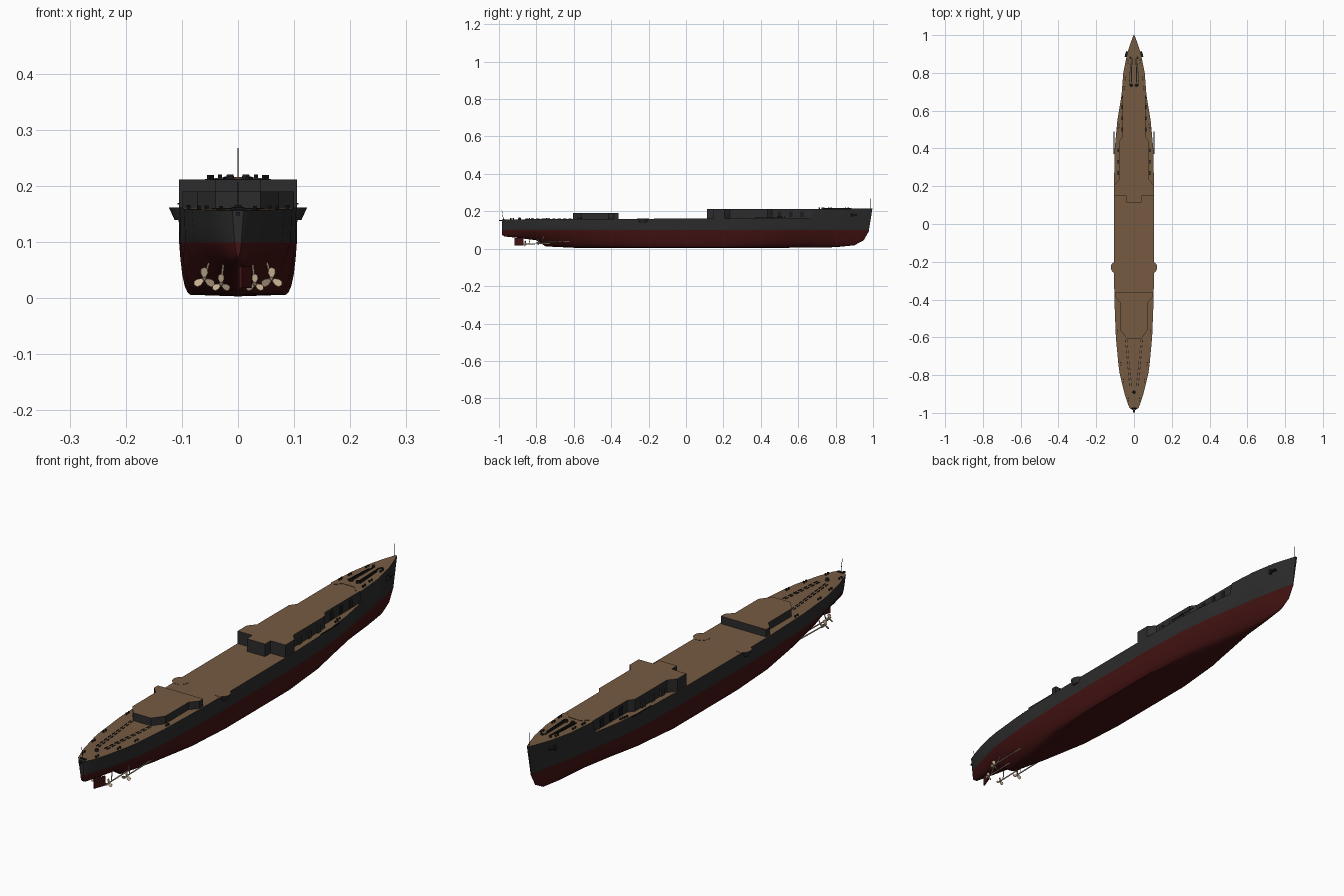
import bpy, bmesh, math
from mathutils import Vector

if "Cube" in bpy.data.objects:
    bpy.data.objects.remove(bpy.data.objects["Cube"], do_unlink=True)


def material(name, r, g, b):
    m = bpy.data.materials.new(name)
    m.use_nodes = True
    m.diffuse_color = (r, g, b, 1)
    m.node_tree.nodes["Principled BSDF"].inputs["Base Color"].default_value = (r, g, b, 1)
    return m


GREY = material("dark grey paint", .025, .025, .026)
RED = material("dark red bottom", .055, .006, .006)
WOOD = material("deck planking", .18, .105, .055)
BRONZE = material("pale bronze", .55, .42, .28)
BLACK = material("black iron", .012, .012, .013)


def finish(name, bm, mats, rule=None, smooth=None):
    bmesh.ops.recalc_face_normals(bm, faces=bm.faces)
    bm.normal_update()
    if rule:
        for f in bm.faces:
            f.material_index = rule(f)
    me = bpy.data.meshes.new(name)
    bm.to_mesh(me)
    bm.free()
    ob = bpy.data.objects.new(name, me)
    bpy.context.collection.objects.link(ob)
    for m in mats:
        me.materials.append(m)
    if smooth:
        bpy.ops.object.select_all(action='DESELECT')
        ob.select_set(True)
        bpy.context.view_layer.objects.active = ob
        bpy.ops.object.shade_smooth_by_angle(angle=math.radians(smooth))
    return ob


def wood_on_top(f):
    return 1 if f.normal.z > .9 else 0


def prism(name, half, z0, z1):
    """Mirrored outline, given as the +x half from aft to forward."""
    outline = half + [(-x, y) for x, y in reversed(half)]
    bm = bmesh.new()
    base = bm.faces.new([bm.verts.new((x, y, z0)) for x, y in outline])
    top = bmesh.ops.extrude_face_region(bm, geom=[base])["geom"]
    for v in top:
        if isinstance(v, bmesh.types.BMVert):
            v.co.z = z1
    return finish(name, bm, [GREY, WOOD], wood_on_top)


def box(name, c, size, mat, turn=0):
    bm = bmesh.new()
    bmesh.ops.create_cube(bm, size=1)
    for v in bm.verts:
        v.co = Vector([a * b for a, b in zip(v.co, size)])
    ob = finish(name, bm, [mat])
    ob.location = c
    ob.rotation_euler.z = turn
    return ob


def rod(name, a, b, r1, r2, mat, sides=8):
    a, b = Vector(a), Vector(b)
    bm = bmesh.new()
    bmesh.ops.create_cone(bm, cap_ends=True, segments=sides, radius1=r1, radius2=r2, depth=(b - a).length)
    ob = finish(name, bm, [mat], smooth=40)
    ob.location = (a + b) / 2
    ob.rotation_euler = (b - a).to_track_quat('Z', 'Y').to_euler()
    return ob


# Hull: y, deck half width, waterline half width, keel height, section fullness, deck height
WATER = .1
stations = [
    (-.985, .010, .006, .075, .4, .156), (-.97, .026, .018, .065, .4, .156),
    (-.9, .050, .042, .058, .4, .157), (-.8, .074, .068, .045, .5, .158),
    (-.75, .082, .078, .012, .6, .158), (-.6, .096, .094, .005, .3, .159),
    (-.4, .104, .102, .004, .1, .16), (-.2, .106, .105, .003, .06, .16),
    (.2, .106, .105, .003, .06, .161), (.4, .102, .098, .004, .12, .163),
    (.55, .088, .082, .005, .26, .164), (.67, .068, .062, .006, .4, .165),
    (.68, .066, .060, .006, .4, .211), (.8, .057, .041, .008, .5, .212),
    (.9, .037, .021, .018, .55, .214), (.95, .021, .010, .045, .6, .215),
    (.978, .004, .001, .094, .6, .216)]
rises = (0, .03, .08, .18, .38, .68, 1)
bm = bmesh.new()
rings = []
for y, deck, water, keel, full, top in stations:
    half = [(water * h ** full if h else 0, keel + (WATER - keel) * h) for h in rises]
    half += [(water + (deck - water) * t, WATER + (top - WATER) * t) for t in (.5, 1)]
    rake = .019 if y > .97 else 0
    pts = [(-x, z) for x, z in reversed(half)] + half[1:]
    rings.append([bm.verts.new((x, y + rake * max(0, z - WATER) / (top - WATER), z)) for x, z in pts])
for a, b in zip(rings, rings[1:]):
    for i in range(len(a)):
        j = (i + 1) % len(a)
        bm.faces.new((a[i], a[j], b[j], b[i]))
for end in (rings[0], rings[-1]):
    for i in range(len(end) // 2):
        k = len(end) - 1 - i
        if k - i > 2:
            bm.faces.new((end[i], end[i + 1], end[k - 1], end[k]))
        elif k - i == 2:
            bm.faces.new((end[i], end[i + 1], end[k]))


def hull_rule(f):
    if f.normal.z > .9:
        return 2
    return 1 if f.calc_center_median().z < WATER else 0


finish("hull", bm, [GREY, RED, WOOD], hull_rule, smooth=32)

# Deckhouses
prism("forward_deckhouse", [(.04, .113), (.04, .148), (.105, .148), (.105, .205), (.08, .235),
                            (.08, .435), (.062, .46), (.062, .69)], .15, .211)
prism("aft_deckhouse", [(.04, -.605), (.073, -.56), (.073, -.415), (.1, -.385), (.1, -.362)], .15, .19)
prism("breakwater", [(.025, .70), (.05, .675), (.048, .672), (.025, .696)], .205, .2125)

# Side details, mirrored left and right
for s, side in ((1, "left"), (-1, "right")):
    bm = bmesh.new()
    bmesh.ops.create_cone(bm, cap_ends=True, segments=20, radius1=.022, radius2=.032, depth=.022)
    sponson = finish(side + "_sponson", bm, [GREY, WOOD], wood_on_top)
    sponson.location = (s * .091, -.23, .15)

    # Doors and lockers against the deckhouse walls
    for y in (.27, .33, .39):
        box(side + "_locker", (s * .083, y, .177), (.008, .02, .026), GREY)
    for y in (.5, .56, .62):
        box(side + "_wall_plate", (s * .063, y, .185), (.004, .02, .03), BLACK)
    box(side + "_boat_boom", (s * .106, .43, .168), (.003, .12, .003), BLACK)

    # Anchor, chain and windlass on the bow
    box(side + "_anchor_shank", (s * .04, .9, .182), (.012, .028, .007), BLACK, s * .28)
    box(side + "_anchor_crown", (s * .043, .888, .18), (.012, .008, .018), BLACK, s * .28)
    box(side + "_chain", (s * .013, .80, .214), (.005, .15, .005), BLACK, s * .03)
    box(side + "_outer_chain", (s * .022, .79, .214), (.003, .12, .004), BLACK, s * .06)
    rod(side + "_windlass", (s * .014, .735, .21), (s * .014, .735, .22), .008, .006, BLACK, 12)
    rod(side + "_hawse_ring", (s * .018, .88, .21), (s * .018, .88, .217), .006, .006, BLACK, 12)

    # Mooring bollards: y, offset from centre, deck height
    for y, x, z in ((.86, .032, .212), (.77, .046, .211), (.72, .052, .211), (.52, .08, .163),
                    (.5, .085, .163), (-.57, .088, .158), (-.74, .07, .157), (-.83, .056, .157), (-.93, .03, .156)):
        for d in (-.007, .007):
            rod(side + "_bollard", (s * x, y + d, z - .002), (s * x, y + d, z + .008), .003, .0035, BLACK)

    # Dashed deck rails on the quarterdeck
    for x0, x1 in ((.045, .024), (.036, .013)):
        for i in range(9):
            t = i / 8
            box(side + "_deck_rail", (s * (x0 + (x1 - x0) * t), -.62 - .23 * t, .159),
                (.003, .017, .003), BLACK, -s * .09)

    # Propeller shafts, struts and three-bladed propellers
    for x, y, z, r in ((.06, -.79, .034, .021), (.03, -.86, .025, .018)):
        rod(side + "_shaft", (s * x, y + .17, z + .004), (s * x, y, z), .0025, .0025, BRONZE)
        rod(side + "_strut", (s * x, y + .02, z), (s * x * .85, y + .03, .066), .002, .002, BRONZE, 6)
        rod(side + "_hub", (s * x, y + .006, z), (s * x, y - .01, z), .0045, .002, BRONZE, 10)
        bm = bmesh.new()
        for k in range(3):
            a = math.tau * k / 3 + math.pi / 2
            out, across = Vector((math.cos(a), 0, math.sin(a))), Vector((-math.sin(a), .5 * s, math.cos(a)))
            shape = ((.1, -.1), (.5, -.3), (.85, -.27), (1, 0), (.85, .27), (.5, .3), (.1, .1))
            bm.faces.new([bm.verts.new((out * u + across * v) * r) for u, v in shape])
        prop = finish(side + "_propeller", bm, [BRONZE])
        prop.location = (s * x, y, z)
        prop.modifiers.new("thickness", 'SOLIDIFY').thickness = .0015

# Rudder, flagstaffs and stern fittings
box("rudder", (.013, -.892, .037), (.005, .05, .038), RED, math.radians(-20))
rod("rudder_stock", (.008, -.88, .05), (.008, -.88, .075), .004, .004, RED)
rod("bow_flagstaff", (0, .988, .21), (0, .988, .267), .0014, .0008, BLACK)
rod("stern_flagstaff", (0, -.975, .15), (0, -.985, .208), .0014, .0008, BLACK)
rod("stern_roller", (-.012, -.975, .158), (.012, -.975, .158), .004, .004, BLACK)
rod("stern_capstan", (0, -.89, .155), (0, -.89, .166), .008, .006, BLACK, 12)
box("stern_fairlead", (0, -.988, .15), (.008, .022, .006), BLACK)
